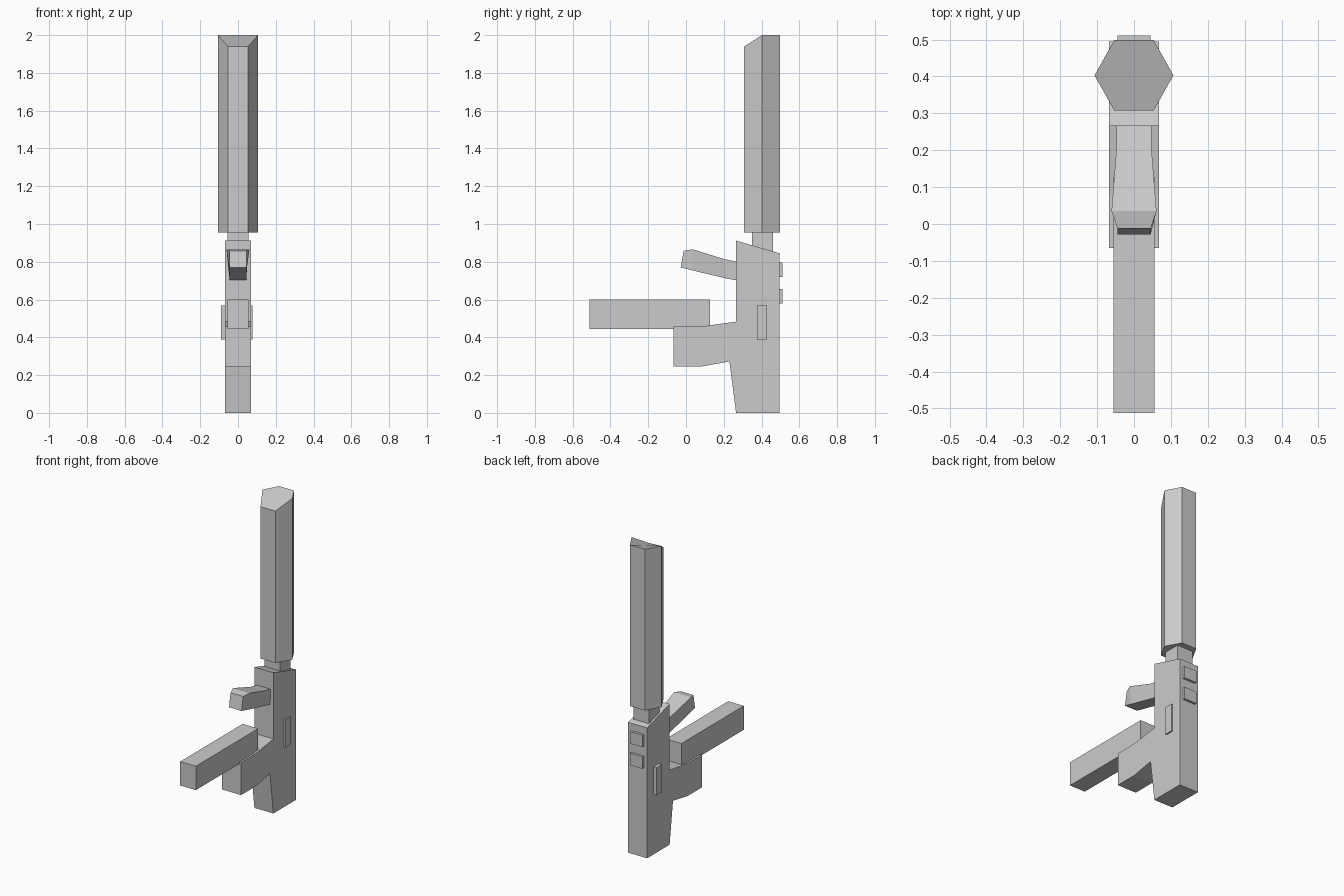
import bpy
import bmesh
from math import cos, sin, radians

cube = bpy.data.objects.get("Cube")
if cube:
    bpy.data.objects.remove(cube, do_unlink=True)

grey = bpy.data.materials.new("light grey")
grey.use_nodes = True
colour = (0.6, 0.6, 0.6, 1)
grey.diffuse_color = colour
grey.node_tree.nodes["Principled BSDF"].inputs["Base Color"].default_value = colour


def loft(name, rings):
    """Join matching rings of points and cap both ends."""
    bm = bmesh.new()
    loops = [[bm.verts.new(p) for p in ring] for ring in rings]
    n = len(loops[0])
    for a, b in zip(loops, loops[1:]):
        for i in range(n):
            j = (i + 1) % n
            bm.faces.new((a[i], a[j], b[j], b[i]))
    bm.faces.new(loops[0][::-1])
    bm.faces.new(loops[-1])
    bmesh.ops.recalc_face_normals(bm, faces=bm.faces)
    mesh = bpy.data.meshes.new(name)
    bm.to_mesh(mesh)
    bm.free()
    mesh.materials.append(grey)
    obj = bpy.data.objects.new(name, mesh)
    bpy.context.collection.objects.link(obj)
    return obj


def side_profile(name, x0, x1, points):
    return loft(name, [[(x, y, z) for y, z in points] for x in (x0, x1)])


def box(name, x, y, z):
    return side_profile(name, *x, [(y[0], z[0]), (y[1], z[0]), (y[1], z[1]), (y[0], z[1])])


# Handle body with forward grip block
side_profile("handle_body", -0.068, 0.068, [
    (0.265, 0), (0.495, 0), (0.495, 0.845), (0.265, 0.912), (0.265, 0.483),
    (0.08, 0.457), (-0.065, 0.457), (-0.065, 0.245), (0.08, 0.245), (0.23, 0.272)])

# Forward bar and neck
box("forward_bar", (-0.056, 0.056), (-0.512, 0.127), (0.445, 0.6))
box("neck", (-0.056, 0.056), (0.35, 0.46), (0.8, 0.96))

# Hexagonal blade with its front edge cut lower
hexagon = [(0.107 * cos(radians(a)), 0.403 + 0.11 * sin(radians(a))) for a in range(0, 360, 60)]
loft("blade", [[(x, y, 0.955) for x, y in hexagon],
               [(x, y, 1.94 if y < 0.35 else 2) for x, y in hexagon]])

# Lever: y and z of top, y and z of bottom, half width of top
stations = [(0.28, 0.797, 0.28, 0.7, 0.048), (0.2, 0.815, 0.22, 0.71, 0.048),
            (0.035, 0.866, 0.035, 0.754, 0.061), (-0.012, 0.858, -0.028, 0.77, 0.045)]
loft("lever", [[(-w, yt, zt), (w, yt, zt), (0.045, yb, zb), (-0.045, yb, zb)]
               for yt, zt, yb, zb, w in stations])

# Back buttons
for name, z in (("upper_button", 0.72), ("lower_button", 0.58)):
    box(name, (-0.045, 0.045), (0.48, 0.511), (z, z + 0.077))

# Side plates
box("right_plate", (-0.09, -0.06), (0.375, 0.43), (0.388, 0.568))
box("left_plate", (0.06, 0.077), (0.375, 0.43), (0.388, 0.568))
